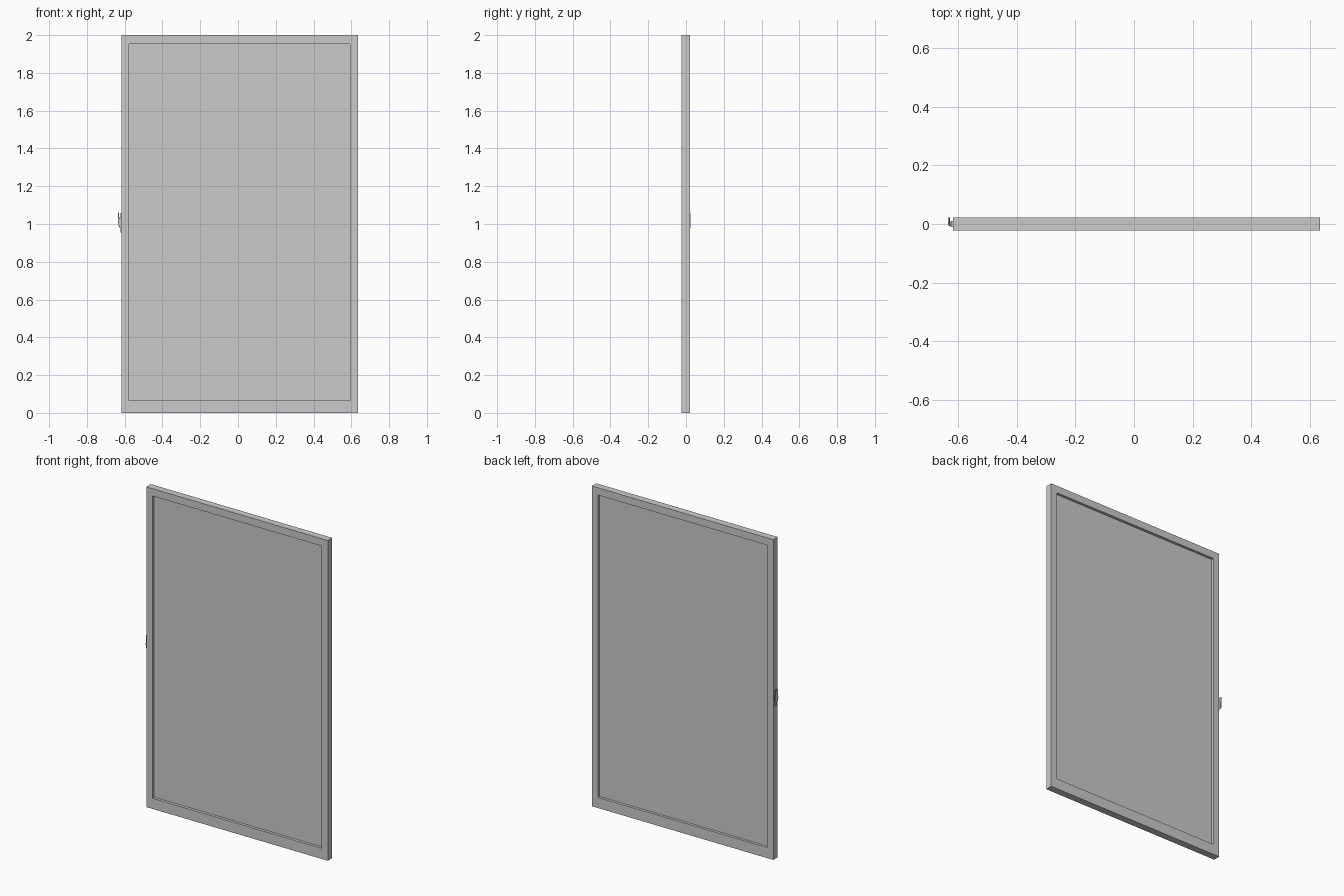
import bpy, bmesh
from mathutils import Vector

if "Cube" in bpy.data.objects:
    bpy.data.objects.remove(bpy.data.objects["Cube"])


def box(name, lo, hi):
    bpy.ops.mesh.primitive_cube_add(size=1, location=[(a + b) / 2 for a, b in zip(lo, hi)])
    ob = bpy.context.object
    ob.name = name
    ob.scale = [b - a for a, b in zip(lo, hi)]
    bpy.ops.object.transform_apply(location=False, rotation=False, scale=True)
    return ob


def prism(name, profile, y0, y1):
    """Extrude an (x, z) outline along y."""
    bm = bmesh.new()
    face = bm.faces.new([bm.verts.new((x, y0, z)) for x, z in profile])
    ext = bmesh.ops.extrude_face_region(bm, geom=[face])
    verts = [v for v in ext["geom"] if isinstance(v, bmesh.types.BMVert)]
    bmesh.ops.translate(bm, verts=verts, vec=Vector((0, y1 - y0, 0)))
    bmesh.ops.recalc_face_normals(bm, faces=bm.faces)
    me = bpy.data.meshes.new(name)
    bm.to_mesh(me)
    bm.free()
    ob = bpy.data.objects.new(name, me)
    bpy.context.collection.objects.link(ob)
    return ob


def ring(name, outer, inner, y0, y1):
    """Mitred one-piece rectangular frame; rectangles are (x0, z0, x1, z1)."""
    bm = bmesh.new()
    loops = []
    for rect, y in ((outer, y0), (inner, y0), (inner, y1), (outer, y1)):
        x0, z0, x1, z1 = rect
        loops.append([bm.verts.new((x, y, z)) for x, z in
                      ((x0, z0), (x1, z0), (x1, z1), (x0, z1))])
    for k in range(4):
        a, b = loops[k], loops[(k + 1) % 4]
        for i in range(4):
            j = (i + 1) % 4
            bm.faces.new((a[i], a[j], b[j], b[i]))
    bmesh.ops.recalc_face_normals(bm, faces=bm.faces)
    me = bpy.data.meshes.new(name)
    bm.to_mesh(me)
    bm.free()
    bpy.context.collection.objects.link(bpy.data.objects.new(name, me))


# Door frame and recessed infill panel
ring("door_frame", (-0.618, 0, 0.636, 2.0), (-0.576, 0.066, 0.594, 1.954), -0.0225, 0.0215)
box("door_panel", (-0.577, -0.005, 0.065), (0.595, 0.005, 1.955))

# Latch: edge plate, pivot block and curved thumb lever
box("latch_plate", (-0.623, -0.010, 0.955), (-0.617, 0.010, 1.058))
box("latch_pivot", (-0.629, -0.008, 0.985), (-0.622, 0.008, 1.035))
prism("latch_lever", [(-0.628, 0.980), (-0.633, 0.990), (-0.635, 1.010), (-0.634, 1.030),
                      (-0.636, 1.060), (-0.631, 1.060), (-0.629, 1.030), (-0.628, 1.010)],
      0.000, 0.0225)
prism("latch_hook", [(-0.622, 0.980), (-0.630, 0.985), (-0.634, 1.005),
                     (-0.632, 1.025), (-0.622, 1.035)], -0.006, 0.004)
